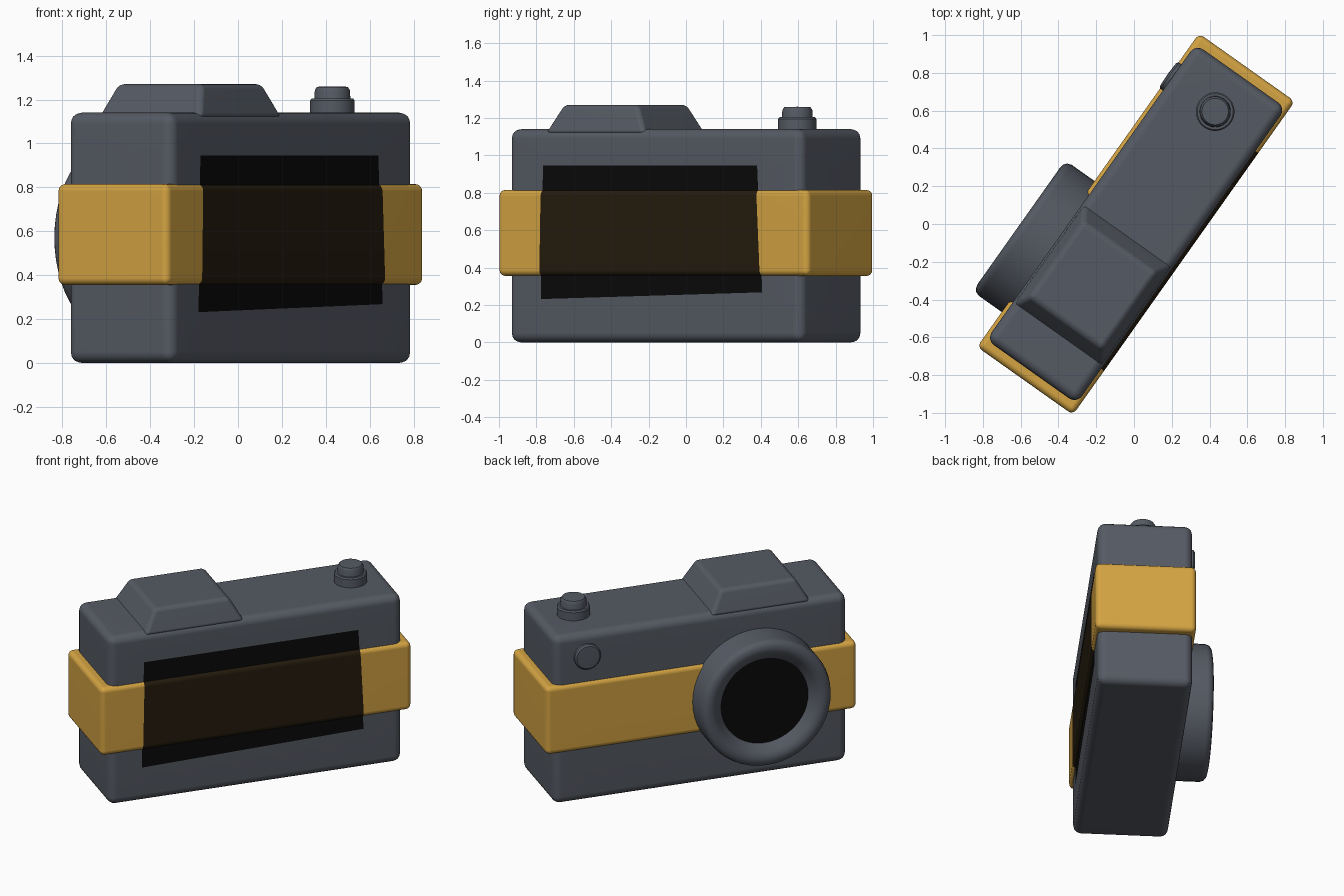
import bpy, bmesh, math
from mathutils import Matrix, Vector

cube = bpy.data.objects.get("Cube")
if cube:
    bpy.data.objects.remove(cube, do_unlink=True)

# The camera is modelled along x with its lens towards +y, then turned
TURN = Matrix.Rotation(math.radians(54.7), 4, 'Z')


def material(name, rgb):
    m = bpy.data.materials.new(name)
    m.use_nodes = True
    m.diffuse_color = (*rgb, 1)
    m.node_tree.nodes["Principled BSDF"].inputs["Base Color"].default_value = (*rgb, 1)
    return m


GREY = material("slate grey", (0.091, 0.102, 0.125))
GOLD = material("mustard gold", (0.66, 0.37, 0.055))
BLACK = material("glass black", (0.003, 0.003, 0.003))
BROWN = material("tinted gold", (0.018, 0.011, 0.004))


def finish(bm, name, mats):
    bmesh.ops.recalc_face_normals(bm, faces=bm.faces)
    bm.transform(TURN)
    me = bpy.data.meshes.new(name)
    bm.to_mesh(me)
    bm.free()
    for m in mats:
        me.materials.append(m)
    ob = bpy.data.objects.new(name, me)
    bpy.context.collection.objects.link(ob)
    bpy.ops.object.select_all(action='DESELECT')
    ob.select_set(True)
    bpy.context.view_layer.objects.active = ob
    bpy.ops.object.shade_smooth_by_angle(angle=math.radians(35))
    ob.modifiers.new("even_shading", 'WEIGHTED_NORMAL').keep_sharp = True
    return ob


def rounded_box(lo, hi, radius, top_scale=(1, 1)):
    """Box between two corners, optionally tapered at the top, with round edges."""
    lo, hi = Vector(lo), Vector(hi)
    bm = bmesh.new()
    bmesh.ops.create_cube(bm, size=1)
    for v in bm.verts:
        if v.co.z > 0:
            v.co.x *= top_scale[0]
            v.co.y *= top_scale[1]
        v.co = (lo + hi) / 2 + v.co * (hi - lo)
    bmesh.ops.bevel(bm, geom=bm.edges[:], offset=radius, segments=4,
                    profile=0.5, affect='EDGES')
    bm.normal_update()
    return bm


# Sides of the rear screen: a point and an outward direction for each
SCREEN = [(Vector(p), Vector(n)) for p, n in (
    ((-0.73, 0, 0.6), (-1, 0, 0.02)),
    ((0.697, 0, 0.6), (1, 0, 0.05)),
    ((0, 0, 0.945), (0, 0, 1)),
    ((0, 0, 0.25), (0.025, 0, -1)))]


def cut_screen(bm):
    """Cut the screen outline into the back and give it the second material."""
    for p, n in SCREEN:
        bmesh.ops.bisect_plane(bm, geom=bm.verts[:] + bm.edges[:] + bm.faces[:],
                               plane_co=p, plane_no=n)
    bm.normal_update()
    for f in bm.faces:
        c = f.calc_center_median()
        if c.y < -0.2 and all((c - p).dot(n) < 0 for p, n in SCREEN):
            f.material_index = 1


def lathe(name, profile, place, mats=(GREY,), dark_radius=0):
    """Turn (radius, height) points round the local z axis."""
    bm = bmesh.new()
    verts = [bm.verts.new((r, 0, h)) for r, h in profile]
    edges = [bm.edges.new(pair) for pair in zip(verts, verts[1:])]
    bmesh.ops.spin(bm, geom=verts + edges, axis=(0, 0, 1), cent=(0, 0, 0),
                   angle=math.tau, steps=48)
    bmesh.ops.remove_doubles(bm, verts=bm.verts, dist=0.0005)
    for f in bm.faces:
        if all(v.co.xy.length < dark_radius for v in f.verts):
            f.material_index = 1
    bm.transform(place)
    return finish(bm, name, mats)


# Body with rear screen
bm = rounded_box((-0.952, -0.302, 0), (0.966, 0.284, 1.14), 0.05)
cut_screen(bm)
finish(bm, "body", (GREY, BLACK))

# Wrap-around grip band, tinted where the screen crosses it
bm = rounded_box((-1.011, -0.32, 0.355), (1.022, 0.302, 0.815), 0.032)
cut_screen(bm)
finish(bm, "grip_band", (GOLD, BROWN))

# Viewfinder hump
bm = rounded_box((-0.72, -0.298, 1.115), (-0.06, 0.28, 1.27), 0.025, (0.74, 0.82))
finish(bm, "viewfinder_hump", (GREY,))

# Lens barrel with recessed glass
facing = Matrix.Rotation(-math.pi / 2, 4, 'X')
lathe("lens", [(0.425, 0.2), (0.425, 0.45), (0.417, 0.474), (0.4, 0.487),
               (0.375, 0.492), (0.35, 0.487), (0.325, 0.472), (0.285, 0.43), (0, 0.43)],
      Matrix.Translation((-0.36, 0, 0.57)) @ facing, (GREY, BLACK), 0.29)

# Small round sensor on the front
lathe("front_sensor", [(0.085, 0.25), (0.085, 0.3), (0.075, 0.31), (0, 0.313)],
      Matrix.Translation((0.75, 0, 0.985)) @ facing)

# Shutter button on its collar
on_top = Matrix.Translation((0.734, -0.007, 0))
lathe("shutter_collar", [(0.102, 1.1), (0.102, 1.195), (0.095, 1.204), (0, 1.204)], on_top)
lathe("shutter_button", [(0.083, 1.19), (0.08, 1.243), (0.07, 1.258), (0, 1.26)], on_top)
